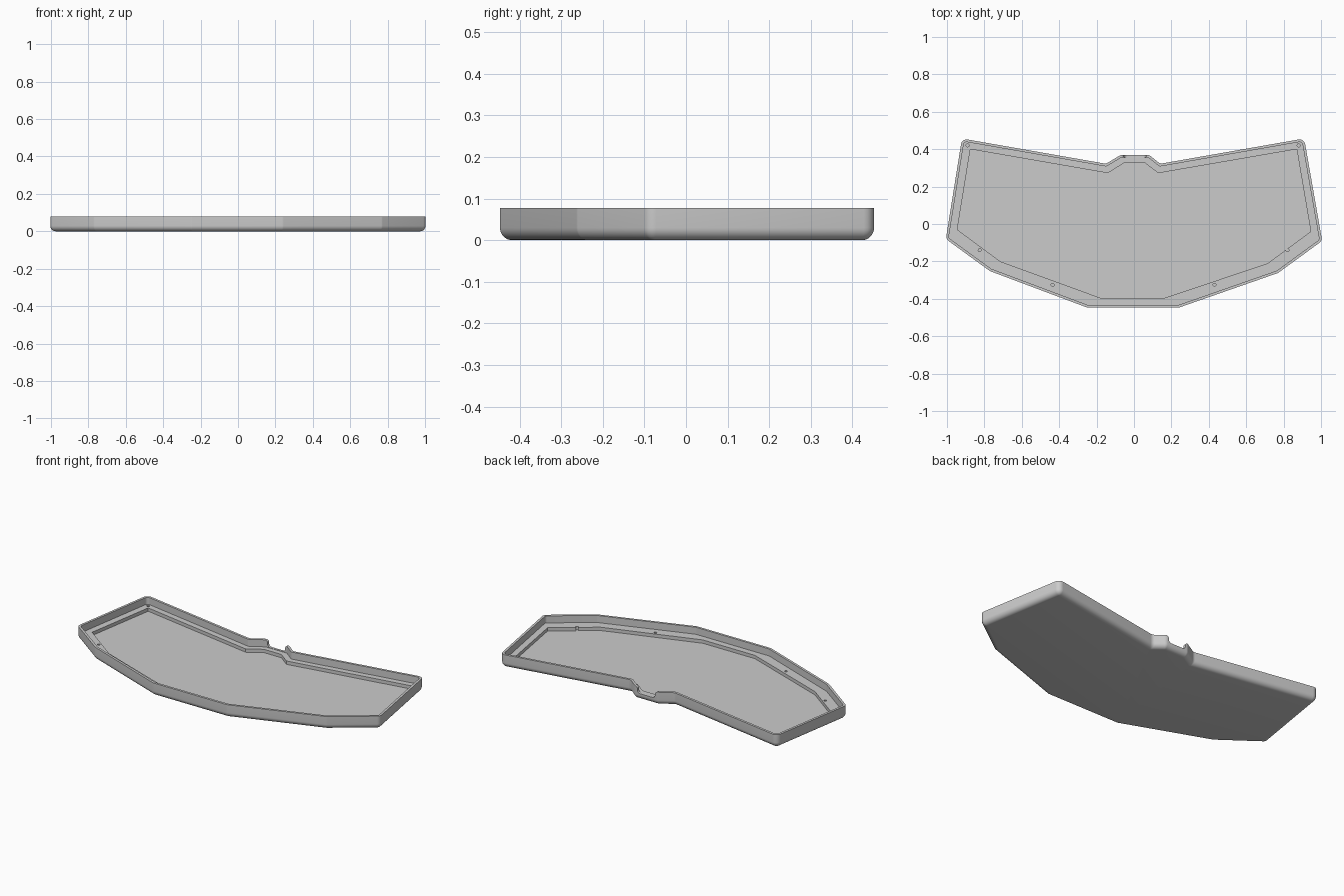
import bpy, bmesh, math
from mathutils import Vector

cube = bpy.data.objects.get("Cube")
if cube:
    bpy.data.objects.remove(cube, do_unlink=True)

HEIGHT, LEDGE, FLOOR = 0.078, 0.036, 0.016
WALL, FILLET, CORNER = 0.014, 0.03, 0.03

# Plan outlines, counter-clockwise from the front left corner of the straight front edge
OUTER = [(-0.25, -0.447), (0.24, -0.447), (0.77, -0.262), (1.006, -0.09), (0.91, 0.457), (0.14, 0.322),
         (0.08, 0.37), (-0.07, 0.37), (-0.15, 0.322), (-0.92, 0.457), (-1.006, -0.08), (-0.77, -0.252)]
WELL = [(-0.18, -0.395), (0.165, -0.395), (0.715, -0.21), (0.945, -0.04), (0.87, 0.4), (0.13, 0.272),
        (0.06, 0.325), (-0.055, 0.325), (-0.14, 0.272), (-0.875, 0.4), (-0.945, -0.03), (-0.715, -0.2)]
HOLES = [(-0.89, 0.42), (0.88, 0.42), (-0.825, -0.14), (0.82, -0.14), (-0.435, -0.325), (0.43, -0.325)]

grey = bpy.data.materials.new("plain grey")
grey.use_nodes = True
colour = (0.6, 0.6, 0.6, 1)
grey.diffuse_color = colour
grey.node_tree.nodes["Principled BSDF"].inputs["Base Color"].default_value = colour


def neighbours(points):
    pts = [Vector(p) for p in points]
    return [(pts[i - 1], p, pts[(i + 1) % len(pts)]) for i, p in enumerate(pts)]


def inset(points, distance):
    """Move every edge of the outline inwards by the same distance."""
    result = []
    for before, p, after in neighbours(points):
        a, b = (p - before).normalized(), (after - p).normalized()
        na, nb = Vector((-a.y, a.x)), Vector((-b.y, b.x))
        result.append(p + (na + nb) * distance / (1 + na.dot(nb)))
    return result


def rounded(points, radius, steps=5):
    """Replace every corner with an arc."""
    result = []
    for before, p, after in neighbours(points):
        a, b = (before - p).normalized(), (after - p).normalized()
        half = a.angle(b) / 2
        centre = p + (a + b).normalized() * radius / math.sin(half)
        start = (p + a * radius / math.tan(half) - centre).normalized()
        end = (p + b * radius / math.tan(half) - centre).normalized()
        for k in range(steps + 1):
            result.append(centre + start.slerp(end, k / steps) * radius)
    return result


def stack(name, loops):
    """Join closed loops of 3D points into one solid, capped at both ends."""
    bm = bmesh.new()
    rings = [[bm.verts.new(co) for co in loop] for loop in loops]
    for low, high in zip(rings, rings[1:]):
        n = len(low)
        for i in range(n):
            j = (i + 1) % n
            bm.faces.new((low[i], low[j], high[j], high[i]))
    bm.faces.new(rings[0][::-1])
    bm.faces.new(rings[-1])
    bmesh.ops.recalc_face_normals(bm, faces=bm.faces)
    mesh = bpy.data.meshes.new(name)
    bm.to_mesh(mesh)
    bm.free()
    mesh.materials.append(grey)
    obj = bpy.data.objects.new(name, mesh)
    bpy.context.collection.objects.link(obj)
    return obj


def at_height(points, z):
    return [(p[0], p[1], z) for p in points]


# Tray: rounded underside, outer wall, rim, inner wall, ledge and sunken floor
loops = []
for k in range(9):
    angle = math.pi / 2 * k / 8
    d = FILLET * (1 - math.sin(angle))
    loops.append(at_height(rounded(inset(OUTER, d), max(CORNER - d, 0.002)),
                           FILLET * (1 - math.cos(angle))))
inner = rounded(inset(OUTER, WALL), CORNER - WALL)
well = rounded(WELL, 0.001)
loops += [at_height(rounded(OUTER, CORNER), HEIGHT), at_height(inner, HEIGHT),
          at_height(inner, LEDGE), at_height(well, LEDGE), at_height(well, FLOOR)]
tray = stack("tray", loops)

# Cable notch cutter: rounded at the bottom, flared at the rim
side = []
for k in range(7):
    t = math.pi / 2 * k / 6
    side.append((0.04 + 0.018 * math.sin(t), LEDGE + 0.002 + 0.018 * (1 - math.cos(t))))
for k in range(7):
    t = math.pi / 2 * k / 6
    side.append((0.058 + 0.016 * (1 - math.cos(t)), HEIGHT - 0.016 + 0.016 * math.sin(t)))
side.append((0.074, HEIGHT + 0.02))
profile = side + [(-x, z) for x, z in reversed(side)]
cutters = [stack("notch_cutter", [[(x + 0.005, y, z) for x, z in profile] for y in (0.345, 0.4)])]

# Screw hole cutters
for x, y in HOLES:
    ring = [(x + 0.008 * math.cos(math.tau * k / 16), y + 0.008 * math.sin(math.tau * k / 16))
            for k in range(16)]
    cutters.append(stack("hole_cutter", [at_height(ring, FLOOR), at_height(ring, LEDGE + 0.01)]))

bpy.context.view_layer.objects.active = tray
for cutter in cutters:
    mod = tray.modifiers.new("cut", 'BOOLEAN')
    mod.operation = 'DIFFERENCE'
    mod.solver = 'EXACT'
    mod.object = cutter
    bpy.ops.object.modifier_apply(modifier=mod.name)
    bpy.data.objects.remove(cutter, do_unlink=True)

bpy.ops.object.select_all(action='DESELECT')
tray.select_set(True)
bpy.ops.object.shade_smooth_by_angle(angle=math.radians(30))
